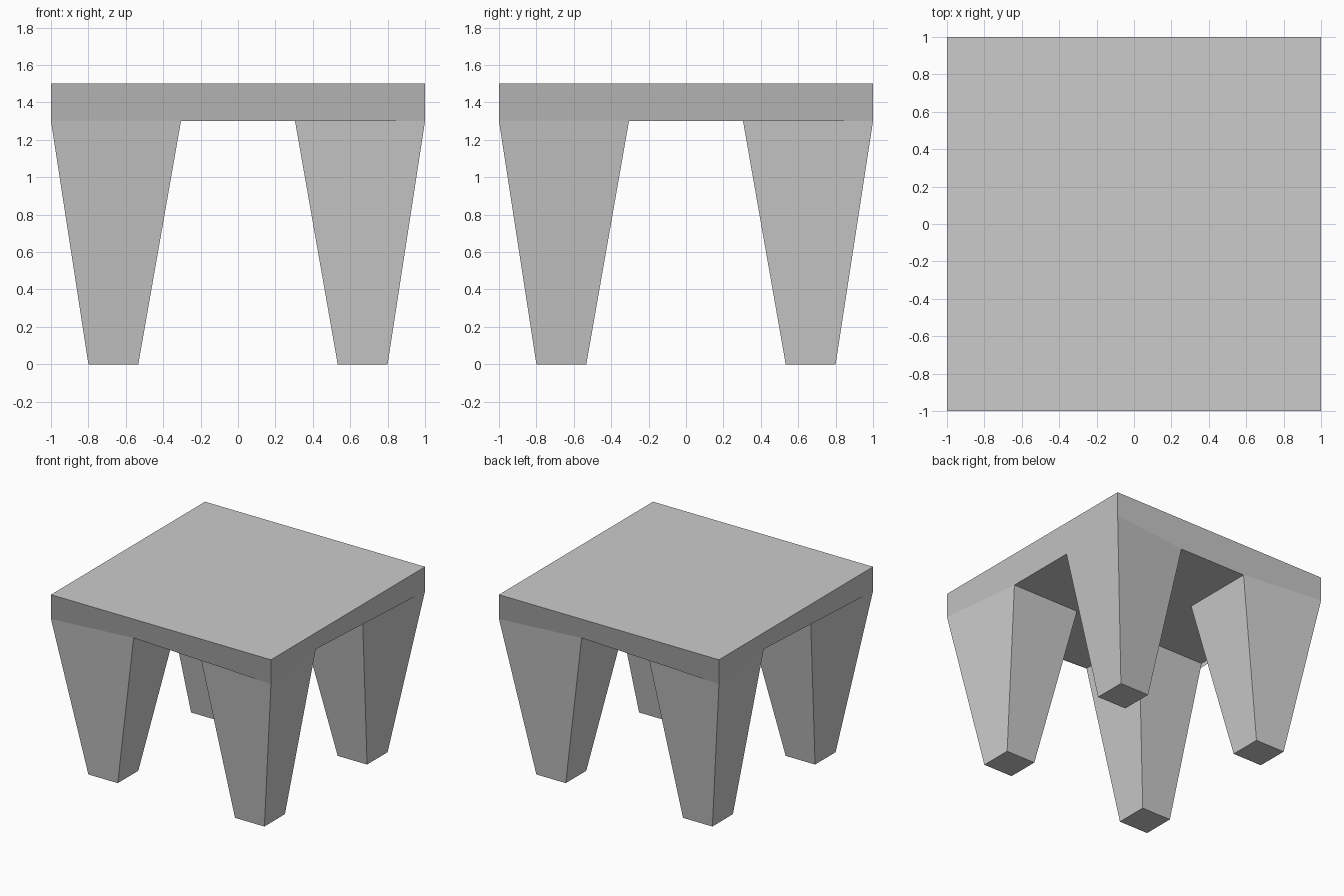
import bpy, bmesh
from mathutils import Matrix
from math import pi

if "Cube" in bpy.data.objects:
    bpy.data.objects.remove(bpy.data.objects["Cube"])

TOP_Z, SLAB_Z = 1.5, 1.3
IN, MID = 0.305, 0.92      # inner leg edge; waisted rim of the top between legs
FOOT_IN, FOOT_OUT = 0.533, 0.8


def finish(bm, name):
    bmesh.ops.recalc_face_normals(bm, faces=bm.faces)
    mesh = bpy.data.meshes.new(name)
    bm.to_mesh(mesh)
    bm.free()
    bpy.context.collection.objects.link(bpy.data.objects.new(name, mesh))


def quarter(points, i):
    """Rotate xyz points by i quarter turns about z."""
    rot = Matrix.Rotation(i * pi / 2, 3, 'Z')
    return [rot @ Vector(p) for p in points]


from mathutils import Vector

# Table top: square above, its rim sloping in between the corners
bm = bmesh.new()
top, low = [], []
for i in range(4):
    top += [bm.verts.new(p) for p in quarter([(1, 1, TOP_Z)], i)]
    low += [bm.verts.new(p) for p in quarter(
        [(1, 1, SLAB_Z), (IN, MID, SLAB_Z), (-IN, MID, SLAB_Z)], i)]
bm.faces.new(top)
bm.faces.new(low)
for i in range(4):
    j = (i + 1) % 4
    bm.faces.new([top[j], top[i], low[3 * i], low[3 * i + 1], low[3 * i + 2], low[3 * j % 12]])
finish(bm, "table_top")

# Four tapered legs reaching out to the corners of the top
for i, name in enumerate(("back_right", "back_left", "front_left", "front_right")):
    bm = bmesh.new()
    head = [bm.verts.new(p) for p in quarter(
        [(1, 1, SLAB_Z), (IN, MID, SLAB_Z), (IN, IN, SLAB_Z), (MID, IN, SLAB_Z)], i)]
    foot = [bm.verts.new(p) for p in quarter(
        [(FOOT_OUT, FOOT_OUT, 0), (FOOT_IN, FOOT_OUT, 0), (FOOT_IN, FOOT_IN, 0),
         (FOOT_OUT, FOOT_IN, 0)], i)]
    bm.faces.new(head)
    bm.faces.new(foot)
    for a in range(4):
        b = (a + 1) % 4
        bm.faces.new([head[a], head[b], foot[b], foot[a]])
    finish(bm, name + "_leg")
